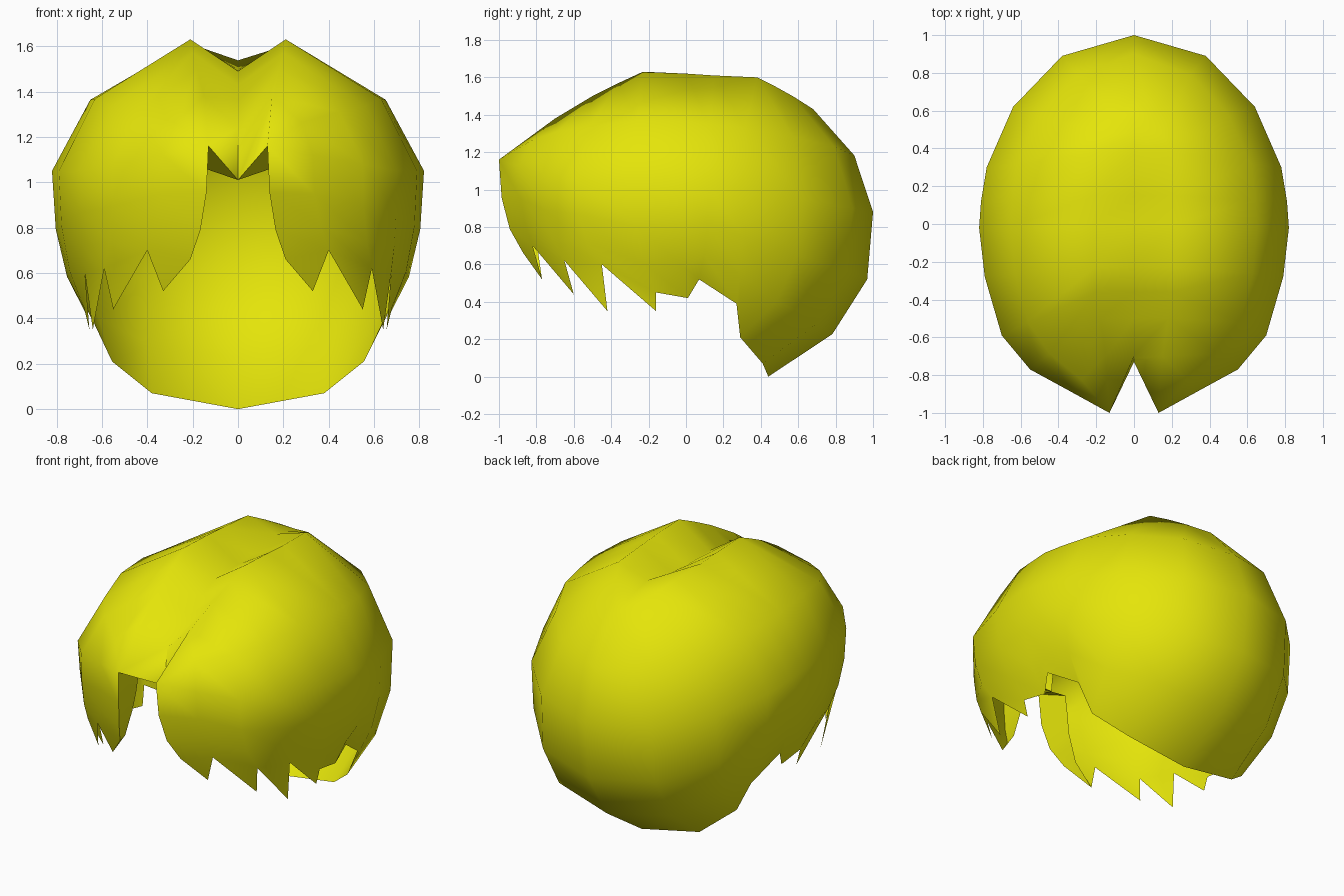
import bpy, bmesh, math
from mathutils import Vector as V

if "Cube" in bpy.data.objects:
    bpy.data.objects.remove(bpy.data.objects["Cube"])

# Guide lines of one half, running from the front to the back
ridge = [(.13, -1, 1.16), (.15, -.7, 1.38), (.18, -.5, 1.5), (.2, -.36, 1.57), (.21, -.23, 1.63),
         (.21, 0, 1.62), (.21, .15, 1.61), (.2, .38, 1.6), (.15, .48, 1.55), (.09, .57, 1.50), (0, .68, 1.43)]
widest = [(.13, -1, 1.16), (.33, -.89, 1.12), (.55, -.77, 1.08), (.70, -.59, 1.05), (.79, -.28, 1.05),
          (.82, -.02, 1.05), (.81, .12, 1.03), (.78, .3, 1.0), (.64, .62, .95), (.38, .89, .9), (0, 1, .88)]
hem = [(.21, -.87, .66), (.40, -.82, .70), (.59, -.65, .62), (.675, -.45, .60), (.68, -.16, .45),
       (.67, .01, .42), (.70, .07, .52), (.64, .27, .39), (.555, .29, .21), (.38, .41, .07), (0, .44, 0)]
# Pointed lock tips hanging from the first hem segments
tips = [(.33, -.77, .52), (.55, -.60, .44), (.64, -.42, .35), (.655, -.16, .35)]
# Inward turned edge of the fringe
fold = [(.145, -.78, 1.06), (.16, -.78, .95), (.18, -.79, .83), (.23, -.79, .66)]


def bezier(a, q, b, t):
    return a * (1 - t) ** 2 + q * (2 * t * (1 - t)) + b * t * t


def column(r, e, h):
    """Points from the parting over the ridge and side to the hem."""
    r, e, h = V(r), V(e), V(h)
    depth = .14 * max(0, 1 - (max(0, r.y + .2) / .78) ** 2)
    part = V((0, r.y, r.z - depth))
    upper = V((e.x * .96, e.y * .96, e.z + .6 * (r.z - e.z)))
    k = 1 + .07 * max(0, e.y)
    lower = V((e.x * k, e.y * k, h.z + .33 * (e.z - h.z)))
    mid = r if r == e else bezier(r, upper, e, .5)
    return [part, r, mid, e, bezier(e, lower, h, 1 / 3), bezier(e, lower, h, 2 / 3), h]


cols = [column(*p) for p in zip(ridge, widest, hem)]
cols[0][0] = V((0, -.73, 1.01))  # lower front end of the parting
polys = []
for a, b in zip(cols, cols[1:]):
    for j in range(len(a) - 1):
        polys.append([a[j], a[j + 1], b[j + 1], b[j]])
for i, t in enumerate(tips):
    polys.append([V(hem[i]), V(t), V(hem[i + 1])])
front = cols[0][3:]
for j in range(3):
    polys.append([V(fold[j]), V(fold[j + 1]), front[j + 1], front[j]])
polys.append([V(fold[3]), V(tips[0]), front[3]])
polys.append([cols[0][0], V(fold[0]), front[0]])

# Hair shell: both mirrored halves welded along the parting
bm = bmesh.new()
for side in (1, -1):
    for p in polys:
        bm.faces.new([bm.verts.new((v.x * side, v.y, v.z)) for v in p[::side]])
bmesh.ops.remove_doubles(bm, verts=bm.verts, dist=.001)
mesh = bpy.data.meshes.new("hair")
bm.to_mesh(mesh)
bm.free()
hair = bpy.data.objects.new("hair", mesh)
bpy.context.collection.objects.link(hair)

yellow = bpy.data.materials.new("yellow")
yellow.diffuse_color = (.78, .78, .003, 1)
yellow.use_nodes = True
yellow.node_tree.nodes["Principled BSDF"].inputs["Base Color"].default_value = yellow.diffuse_color
mesh.materials.append(yellow)

bpy.context.view_layer.objects.active = hair
hair.select_set(True)
bpy.ops.object.shade_smooth_by_angle(angle=math.radians(76))
